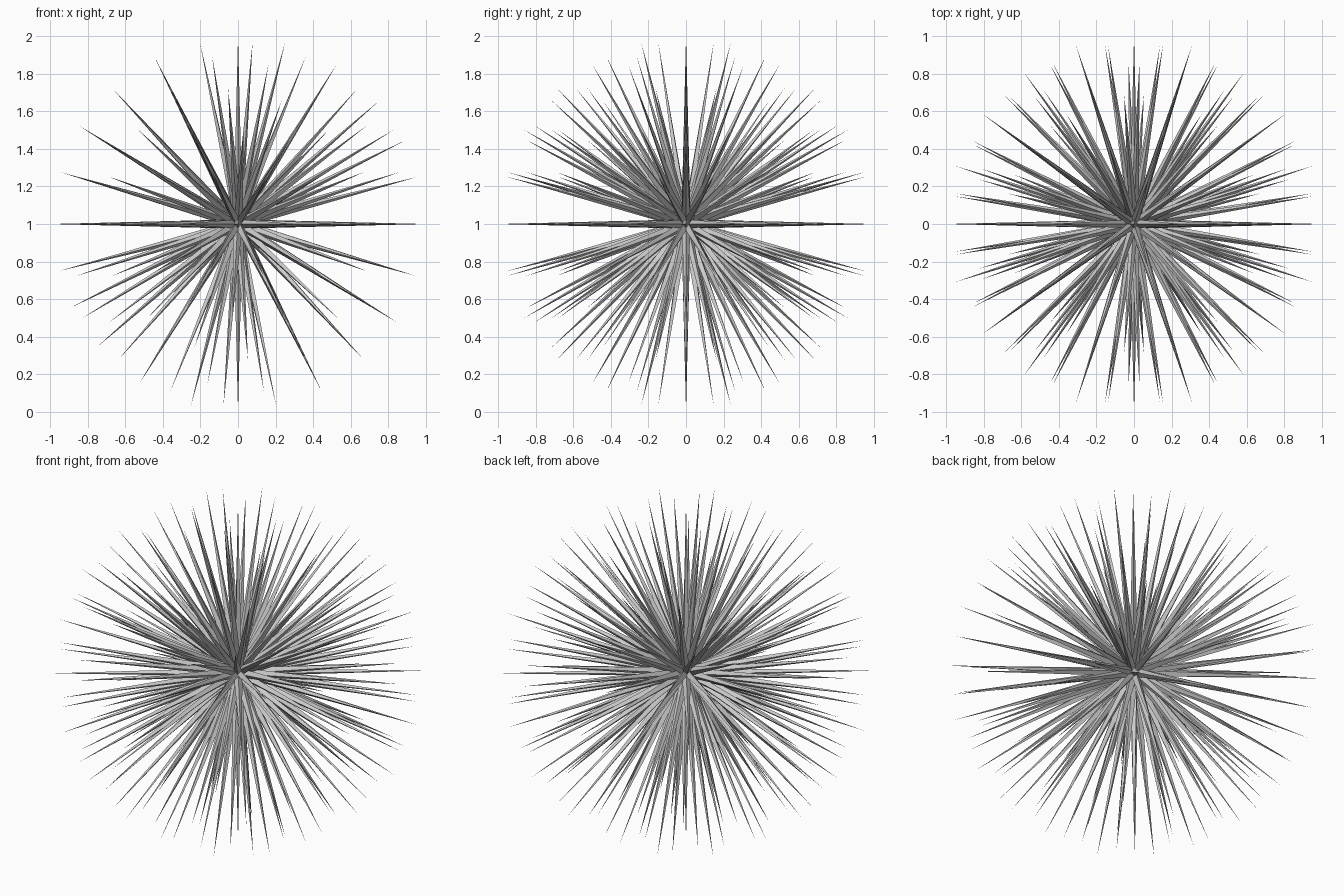
import bpy, bmesh
from mathutils import Vector, Matrix

if "Cube" in bpy.data.objects:
    bpy.data.objects.remove(bpy.data.objects["Cube"])

CENTRE = Vector((0, 0, 1))
LENGTH = 1.0
BASE_RADIUS = 0.025
SIDES = 4

# Spike directions: the evenly spread points of a subdivided icosphere
guide = bmesh.new()
bmesh.ops.create_icosphere(guide, subdivisions=3, radius=1.0)
directions = [v.co.normalized() for v in guide.verts]
guide.free()

# Needle burst: one thin flat-sided cone per direction, all rooted at the centre
bm = bmesh.new()
for d in directions:
    turn = d.to_track_quat('Z', 'Y').to_matrix().to_4x4()
    place = Matrix.Translation(CENTRE + d * LENGTH / 2) @ turn
    bmesh.ops.create_cone(bm, cap_ends=True, cap_tris=False, segments=SIDES,
                          radius1=BASE_RADIUS, radius2=0.0, depth=LENGTH,
                          matrix=place)
bmesh.ops.remove_doubles(bm, verts=bm.verts, dist=1e-6)

mesh = bpy.data.meshes.new("spikes")
bm.to_mesh(mesh)
bm.free()
spikes = bpy.data.objects.new("spikes", mesh)
bpy.context.collection.objects.link(spikes)
